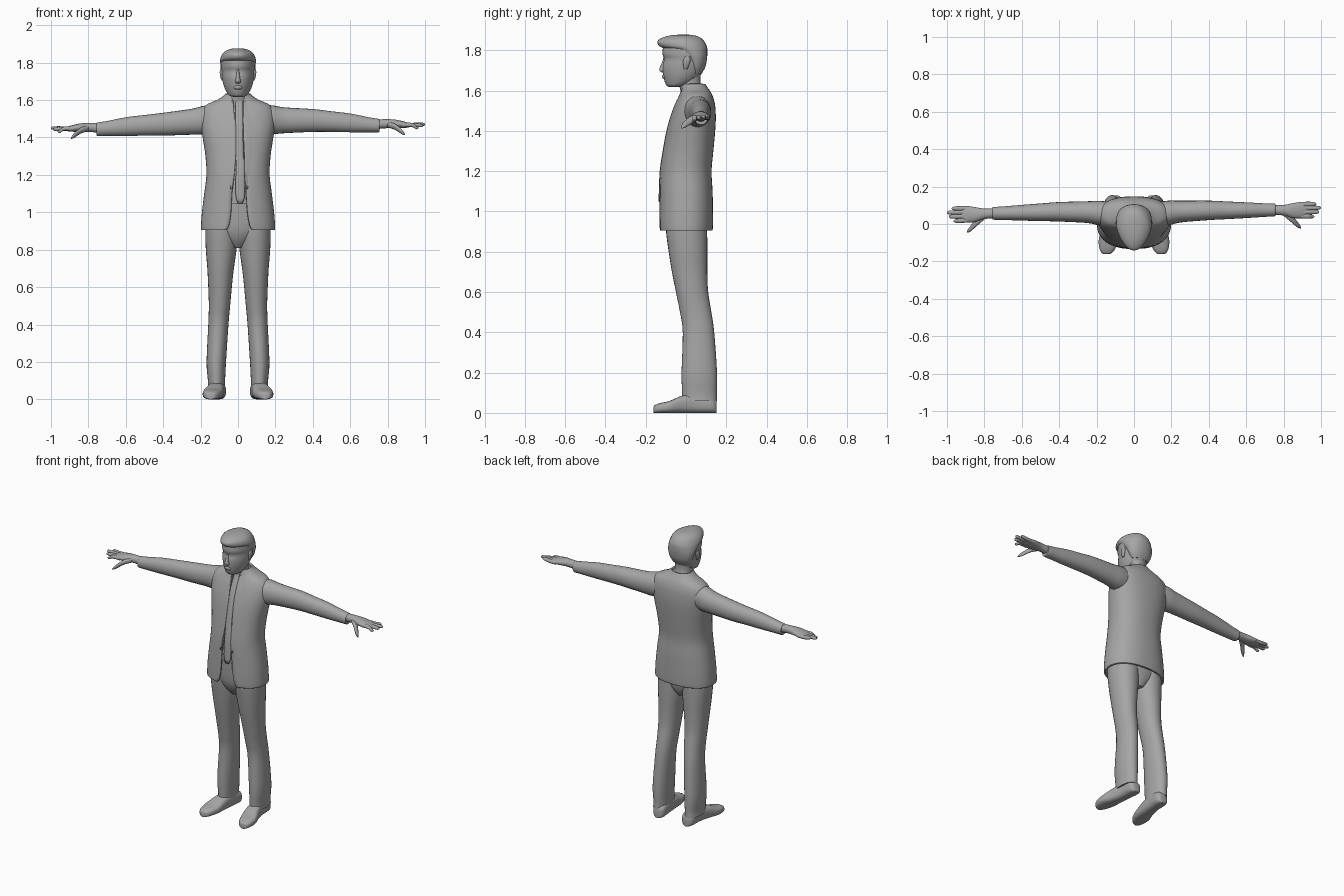
import bpy, bmesh, math

grey = bpy.data.materials.new("plain grey")
grey.diffuse_color = (0.38, 0.38, 0.38, 1)


def finish(name, bm, angle=50):
    bmesh.ops.recalc_face_normals(bm, faces=bm.faces)
    me = bpy.data.meshes.new(name)
    bm.to_mesh(me)
    bm.free()
    me.materials.append(grey)
    ob = bpy.data.objects.new(name, me)
    bpy.context.collection.objects.link(ob)
    bpy.ops.object.select_all(action='DESELECT')
    ob.select_set(True)
    bpy.context.view_layer.objects.active = ob
    bpy.ops.object.shade_smooth_by_angle(angle=math.radians(angle))
    return ob


def smooth_rows(rows, steps=4):
    """Catmull-Rom interpolation of the section rows."""
    out = []
    for i in range(len(rows) - 1):
        p0, p1 = rows[max(i - 1, 0)], rows[i]
        p2, p3 = rows[i + 1], rows[min(i + 2, len(rows) - 1)]
        for k in range(steps):
            t = k / steps
            out.append([0.5 * (2 * b + (c - a) * t + (2 * a - 5 * b + 4 * c - d) * t * t
                               + (3 * b - a - 3 * c + d) * t ** 3)
                        for a, b, c, d in zip(p0, p1, p2, p3)])
    return out + [list(rows[-1])]


def power(v, n):
    return math.copysign(abs(v) ** (2 / n), v)


def loft(name, axis, rows, n=2.2, pinch=0.0, segs=28, steps=4, angle=50):
    """Closed loft; each row is position, centre a, centre b, radius a, radius b."""
    bm = bmesh.new()
    rings = []
    for s, a, b, ra, rb in smooth_rows(rows, steps):
        ring = []
        for i in range(segs):
            t = 2 * math.pi * i / segs
            u, v = power(math.sin(t), n), -power(math.cos(t), n)
            p = a + max(ra, 0.001) * u * (1 - pinch * max(0, -v)), b + max(rb, 0.001) * v
            co = {'x': (s, *p), 'y': (p[0], s, p[1]), 'z': (*p, s)}[axis]
            ring.append(bm.verts.new((co[0], co[1], max(co[2], 0))))
        rings.append(ring)
    for r, q in zip(rings, rings[1:]):
        for i in range(segs):
            j = (i + 1) % segs
            bm.faces.new((r[i], r[j], q[j], q[i]))
    bm.faces.new(rings[0])
    bm.faces.new(rings[-1])
    return finish(name, bm, angle)


def sheet(name, grid, thickness):
    """Thin solid sheet from a grid of points."""
    bm = bmesh.new()
    vs = [[bm.verts.new(p) for p in row] for row in grid]
    for r, q in zip(vs, vs[1:]):
        for i in range(len(r) - 1):
            bm.faces.new((r[i], r[i + 1], q[i + 1], q[i]))
    ob = finish(name, bm)
    mod = ob.modifiers.new("thickness", 'SOLIDIFY')
    mod.thickness, mod.offset = thickness, 0
    return ob


# Torso: z, centre y, half width, half depth, left and right edge of the opening
TORSO = smooth_rows([
    (0.905, 0.0, 0.192, 0.126, -0.062, 0.075), (0.93, 0.0, 0.192, 0.128, -0.048, 0.062),
    (1.0, 0.0, 0.187, 0.128, -0.037, 0.05), (1.1, 0.0, 0.175, 0.126, -0.032, 0.043),
    (1.2, 0.0, 0.163, 0.121, -0.02, 0.036), (1.3, 0.012, 0.168, 0.118, -0.012, 0.034),
    (1.4, 0.026, 0.183, 0.113, -0.01, 0.03), (1.47, 0.037, 0.193, 0.105, -0.012, 0.028),
    (1.53, 0.046, 0.19, 0.092, -0.02, 0.028), (1.57, 0.05, 0.165, 0.077, -0.024, 0.028),
    (1.595, 0.048, 0.11, 0.066, -0.026, 0.028), (1.615, 0.042, 0.078, 0.058, -0.026, 0.028),
    (1.63, 0.038, 0.063, 0.053, -0.026, 0.028)], 4)
N = 2.3
jacket = []
for z, cy, rx, ry, left, right in TORSO:
    t0 = math.asin((right / rx) ** (N / 2))
    t1 = 2 * math.pi - math.asin((-left / rx) ** (N / 2))
    row = []
    for i in range(49):
        t = t0 + (t1 - t0) * i / 48
        row.append((rx * power(math.sin(t), N), cy - ry * power(math.cos(t), N), z))
    jacket.append(row)
sheet("jacket", jacket, 0.012)

# Shirt and pelvis under the jacket
loft("shirt", 'z', [(z, 0, cy, rx - 0.009, ry - 0.009) for z, cy, rx, ry, _, _ in TORSO
                    if 1.03 < z < 1.625], N, steps=1)
loft("pelvis", 'z', [(0.81, 0, 0.01, 0.03, 0.06), (0.86, 0, 0.005, 0.1, 0.09),
                     (0.93, 0, 0, 0.165, 0.104), (1.08, 0, 0, 0.16, 0.11)])


def front(x, row, lift):
    z, cy, rx, ry = row[:4]
    return x, cy - ry * (1 - min(abs(x / rx), 1) ** N) ** (1 / N) - lift, z


# Lapels folded over the jacket front, widest at the chest
for side, label in ((-1, "left"), (1, "right")):
    grid = []
    for row in TORSO:
        if 1.12 < row[0] < 1.6:
            f = (row[0] - 1.12) / 0.48
            w = 0.012 + 0.05 * math.sin(math.pi * f ** 1.5)
            edge = row[4] if side < 0 else row[5]
            grid.append([front(edge + side * w * k / 5, row, 0.007 - 0.005 * k / 5)
                         for k in range(6)])
    sheet("lapel_" + label, grid, 0.006)

# Necktie
grid = []
for row in TORSO:
    if 1.03 < row[0] < 1.61:
        w = 0.024 * min(1, 0.25 + (row[0] - 1.03) * 14) - 0.012 * max(0, row[0] - 1.1)
        c = 0.012 if row[0] < 1.3 else 0.006
        grid.append([front(c + w * k / 3, row, 0.001 + 0.004 * (1 - (k / 3) ** 2))
                     for k in range(-3, 4)])
sheet("necktie", grid, 0.008)

# Legs and shoes
for m, label in ((-1, "left"), (1, "right")):
    loft("trouser_leg_" + label, 'z', [(z, m * x, y, rx, ry) for z, x, y, rx, ry in (
        (0.06, 0.116, 0.068, 0.046, 0.086), (0.1, 0.115, 0.067, 0.046, 0.086),
        (0.2, 0.116, 0.066, 0.052, 0.088), (0.4, 0.105, 0.062, 0.054, 0.078),
        (0.5, 0.099, 0.048, 0.057, 0.078), (0.6, 0.096, 0.03, 0.063, 0.08),
        (0.7, 0.093, 0.018, 0.071, 0.088), (0.8, 0.09, 0.01, 0.082, 0.096),
        (0.9, 0.088, 0.003, 0.087, 0.102), (1.0, 0.085, 0.0, 0.085, 0.102))], 2.1)
    loft("shoe_" + label, 'y', [(y, m * x, top / 2, rx, top / 2) for y, x, top, rx in (
        (-0.161, 0.146, 0.03, 0.012), (-0.155, 0.145, 0.038, 0.027), (-0.13, 0.142, 0.048, 0.043),
        (-0.08, 0.135, 0.06, 0.053), (-0.02, 0.122, 0.085, 0.047), (0.05, 0.111, 0.095, 0.041),
        (0.12, 0.106, 0.085, 0.042), (0.145, 0.105, 0.07, 0.032), (0.152, 0.105, 0.06, 0.02))], 2.8)


# Arms: the two sides differ slightly in height and depth
def limb(name, m, rows, n=2.1, segs=24):
    def shift(x):
        return m * max(0, x - 0.15)
    loft(name, 'x', [(m * x, y + 0.015 * shift(x), z + 0.01 * min(1, 4 * abs(shift(x))) * m,
                      ry, rz) for x, y, z, ry, rz in rows], n, segs=segs)


for m, label in ((-1, "left"), (1, "right")):
    limb("sleeve_" + label, m, [
        (0.09, 0.052, 1.5, 0.06, 0.075), (0.18, 0.058, 1.494, 0.066, 0.077),
        (0.25, 0.065, 1.488, 0.058, 0.069), (0.4, 0.069, 1.481, 0.052, 0.061),
        (0.5, 0.068, 1.475, 0.047, 0.055), (0.6, 0.067, 1.468, 0.042, 0.05),
        (0.7, 0.066, 1.458, 0.036, 0.04), (0.75, 0.066, 1.454, 0.034, 0.036),
        (0.756, 0.066, 1.454, 0.03, 0.031)])
    limb("palm_" + label, m, [
        (0.73, 0.066, 1.46, 0.026, 0.026), (0.8, 0.064, 1.464, 0.028, 0.024),
        (0.85, 0.061, 1.462, 0.04, 0.022), (0.9, 0.063, 1.457, 0.043, 0.015),
        (0.925, 0.064, 1.456, 0.036, 0.008)])
    # Fingers: root depth, tip depth, tip reach, tip height
    for k, (y0, y1, tip, z1) in enumerate(((0.032, 0.028, 0.965, 1.443), (0.053, 0.052, 0.99, 1.454),
                                           (0.074, 0.074, 1.0, 1.46), (0.094, 0.095, 0.975, 1.462))):
        limb("finger_%s_%d" % (label, k + 1), m, [
            (0.88, y0, 1.456, 0.012, 0.012), (0.93, (y0 + y1) / 2, 1.457, 0.013, 0.011),
            (tip - 0.012, y1, z1, 0.01, 0.009), (tip, y1, z1, 0.003, 0.003)], segs=12)
    limb("thumb_" + label, m, [
        (0.8, 0.05, 1.46, 0.016, 0.016), (0.84, 0.02, 1.447, 0.02, 0.016),
        (0.875, -0.015, 1.421, 0.015, 0.013), (0.893, -0.03, 1.406, 0.004, 0.004)], segs=12)


# Neck and head: z, front y, back y, half width
def upright(name, rows, n=2.1, pinch=0.0):
    loft(name, 'z', [(z, 0, (f + b) / 2, w, (b - f) / 2) for z, f, b, w in rows], n, pinch)


upright("neck", [(1.56, -0.02, 0.095, 0.07), (1.6, -0.028, 0.087, 0.057),
                 (1.64, -0.035, 0.072, 0.054), (1.7, -0.04, 0.075, 0.056)])
upright("head", [(1.617, -0.082, -0.04, 0.022), (1.624, -0.096, 0.0, 0.045),
                 (1.645, -0.106, 0.045, 0.062), (1.68, -0.114, 0.076, 0.077),
                 (1.72, -0.116, 0.094, 0.085), (1.755, -0.109, 0.1, 0.088),
                 (1.785, -0.117, 0.1, 0.09), (1.83, -0.108, 0.09, 0.083),
                 (1.86, -0.07, 0.055, 0.045)], 2.15, 0.2)
upright("hair", [(1.685, 0.02, 0.079, 0.06), (1.72, 0.0, 0.097, 0.08),
                 (1.765, -0.03, 0.105, 0.092), (1.8, -0.085, 0.106, 0.095),
                 (1.82, -0.132, 0.103, 0.095), (1.845, -0.141, 0.09, 0.085),
                 (1.862, -0.118, 0.072, 0.067), (1.873, -0.08, 0.045, 0.042),
                 (1.877, -0.04, 0.015, 0.012)], 2.1, 0.25)
upright("nose", [(1.688, -0.115, -0.095, 0.008), (1.698, -0.131, -0.09, 0.016),
                 (1.715, -0.13, -0.09, 0.012), (1.745, -0.117, -0.09, 0.008),
                 (1.765, -0.112, -0.09, 0.006)])
upright("lips", [(1.656, -0.11, -0.09, 0.012), (1.664, -0.118, -0.08, 0.024),
                 (1.674, -0.118, -0.08, 0.022), (1.68, -0.112, -0.09, 0.012)])
for m, label in ((-1, "left"), (1, "right")):
    loft("ear_" + label, 'z', [(1.705, m * 0.083, -0.002, 0.004, 0.008),
                               (1.72, m * 0.086, 0.0, 0.008, 0.013),
                               (1.75, m * 0.089, 0.004, 0.009, 0.018),
                               (1.768, m * 0.089, 0.006, 0.004, 0.01)], segs=14)
